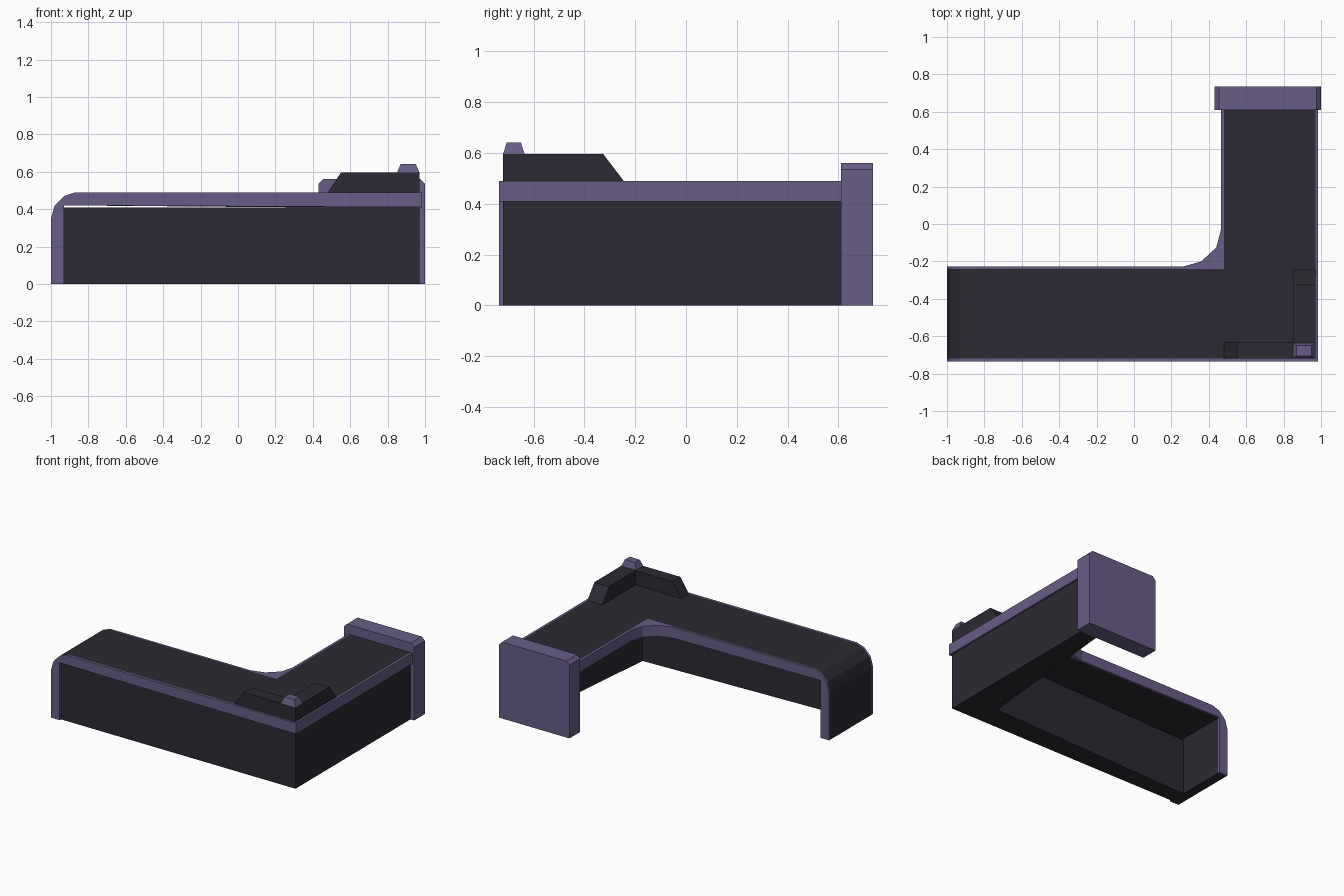
import bpy, bmesh
from mathutils import Vector

if "Cube" in bpy.data.objects:
    bpy.data.objects.remove(bpy.data.objects["Cube"])


def material(name, rgb):
    m = bpy.data.materials.new(name)
    m.diffuse_color = (*rgb, 1)
    m.use_nodes = True
    m.node_tree.nodes["Principled BSDF"].inputs["Base Color"].default_value = m.diffuse_color
    return m


DARK = material("dark_laminate", (0.025, 0.023, 0.033))
PURPLE = material("purple_trim", (0.14, 0.11, 0.24))


def prism(name, pts, axis, lo, hi, mat):
    """Extrude a 2D profile along an axis (remaining axes keep x, y, z order)."""
    i = "xyz".index(axis)

    def place(p, h):
        v = list(p)
        v.insert(i, h)
        return Vector(v)

    bm = bmesh.new()
    face = bm.faces.new([bm.verts.new(place(p, lo)) for p in pts])
    new = bmesh.ops.extrude_face_region(bm, geom=[face])["geom"]
    move = place((0, 0), hi - lo)
    bmesh.ops.translate(bm, vec=move, verts=[v for v in new if isinstance(v, bmesh.types.BMVert)])
    bmesh.ops.recalc_face_normals(bm, faces=bm.faces)
    me = bpy.data.meshes.new(name)
    bm.to_mesh(me)
    bm.free()
    me.materials.append(mat)
    ob = bpy.data.objects.new(name, me)
    bpy.context.collection.objects.link(ob)
    return ob


def rect(a0, a1, b0, b1):
    return [(a0, b0), (a1, b0), (a1, b1), (a0, b1)]


def waterfall(end):
    """Worktop side profile that rounds over and drops to the floor at the left."""
    return [(-0.93, 0), (-1, 0), (-1, 0.35), (-0.98, 0.42), (-0.93, 0.47),
            (-0.87, 0.49), (end, 0.49), (end, 0.41), (-0.93, 0.42)]


# L-shaped worktop
prism("front_worktop", waterfall(0.48), "y", -0.72, -0.24, DARK)
prism("side_worktop", rect(0.48, 0.97, -0.72, 0.61), "z", 0.41, 0.49, DARK)

# Worktop edge trim, with the rounded inside corner
prism("front_trim", waterfall(0.985), "y", -0.735, -0.72, PURPLE)
prism("back_trim", waterfall(0.26), "y", -0.24, -0.228, PURPLE)
prism("right_trim", rect(0.97, 0.985, -0.72, 0.61), "z", 0.41, 0.49, PURPLE)
prism("inside_corner_trim",
      [(0.26, -0.24), (0.26, -0.228), (0.36, -0.20), (0.44, -0.125), (0.465, -0.03),
       (0.465, 0.61), (0.48, 0.61), (0.48, -0.24)], "z", 0.41, 0.49, PURPLE)

# Supporting panels, thickening toward the corner
prism("support_panel",
      [(-0.93, -0.72), (0.97, -0.72), (0.97, 0.61), (0.84, 0.61), (0.73, -0.54), (-0.93, -0.60)],
      "z", 0, 0.41, DARK)

# End block with chamfered top corners
prism("end_block", [(0.43, 0), (1, 0), (1, 0.535), (0.975, 0.56), (0.455, 0.56), (0.43, 0.535)],
      "y", 0.61, 0.735, PURPLE)

# Raised corner ledges
prism("front_ledge", [(0.48, 0.49), (0.55, 0.595), (0.97, 0.595), (0.97, 0.49)],
      "y", -0.72, -0.63, DARK)
prism("side_ledge", [(-0.63, 0.49), (-0.63, 0.595), (-0.325, 0.595), (-0.245, 0.49)],
      "x", 0.85, 0.97, DARK)

# Tapered corner cap
cap = prism("corner_cap", rect(0.85, 0.97, -0.72, -0.635), "z", 0.595, 0.642, PURPLE)
for v in cap.data.vertices:
    if v.co.z > 0.62:
        v.co.x = 0.91 + (v.co.x - 0.91) * 0.67
        v.co.y = -0.6775 + (v.co.y + 0.6775) * 0.65
